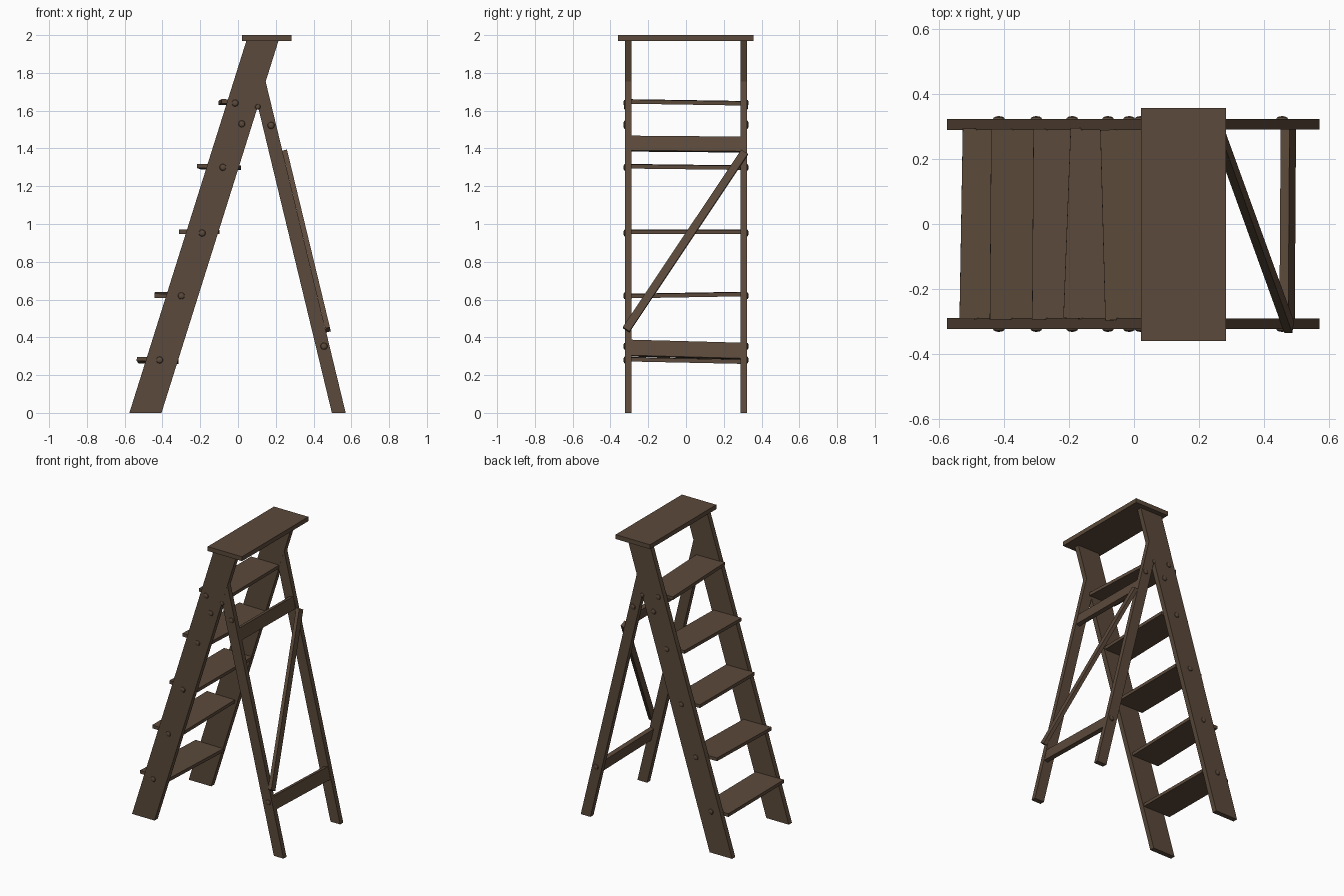
import bpy, bmesh, math
from mathutils import Matrix, Vector, Euler

if "Cube" in bpy.data.objects:
    bpy.data.objects.remove(bpy.data.objects["Cube"])

wood = bpy.data.materials.new("dark brown wood")
wood.diffuse_color = (0.105, 0.067, 0.043, 1)
wood.use_nodes = True
wood.node_tree.nodes["Principled BSDF"].inputs["Base Color"].default_value = wood.diffuse_color


def finish(name, bm):
    bmesh.ops.recalc_face_normals(bm, faces=bm.faces)
    me = bpy.data.meshes.new(name)
    bm.to_mesh(me)
    bm.free()
    me.materials.append(wood)
    ob = bpy.data.objects.new(name, me)
    bpy.context.scene.collection.objects.link(ob)
    return ob


def box(name, center, size, rot=(0, 0, 0), basis=None):
    bm = bmesh.new()
    r = basis or Euler([math.radians(a) for a in rot]).to_matrix().to_4x4()
    m = Matrix.Translation(center) @ r @ Matrix.Diagonal((*size, 1))
    bmesh.ops.create_cube(bm, size=1, matrix=m)
    return finish(name, bm)


def plank(name, profile, y0, y1):
    """Extrude an x-z outline between two y values."""
    bm = bmesh.new()
    f = bm.faces.new([bm.verts.new((x, y0, z)) for x, z in profile])
    ext = bmesh.ops.extrude_face_region(bm, geom=[f])["geom"]
    bmesh.ops.translate(bm, vec=(0, y1 - y0, 0),
                        verts=[v for v in ext if isinstance(v, bmesh.types.BMVert)])
    return finish(name, bm)


LEAN = 0.2415                      # rear leg slope, x per z
ANG = math.atan(LEAN)


def leg_back(z):
    return 0.57 - LEAN * z


# side rails and rear legs
rail = [(-0.575, 0), (-0.405, 0), (0.215, 1.972), (0.045, 1.972)]
leg = [(0.497, 0), (0.57, 0), (leg_back(1.76), 1.76), (0.082, 1.72)]
for side, s in (("front", -1), ("back", 1)):
    plank("side_rail_" + side, rail, s * 0.289, s * 0.323)
    plank("rear_leg_" + side, leg, s * 0.2895, s * 0.3225)

# top board
box("top_board", (0.152, -0.001, 1.985), (0.26, 0.716, 0.03))

# treads, each a little crooked: centre x, z, tilt about x, twist about z
treads = [(-0.425, 0.278, -1.2, -1.0), (-0.335, 0.624, 1.0, -0.4),
          (-0.205, 0.958, 0, -0.4), (-0.1, 1.302, -0.7, -2.2),
          (0.01, 1.644, -0.9, 1.5)]
for i, (x, z, tilt, twist) in enumerate(treads):
    box(f"tread_{i + 1}", (x, -0.001, z), (0.212, 0.585, 0.022), (tilt, 0.6, twist))

# rear crossbars, set between the legs
for name, z, h, tilt in (("lower_crossbar", 0.335, 0.085, -1.6),
                         ("upper_crossbar", 1.423, 0.08, -0.5)):
    box(name, (leg_back(z) - 0.017, 0, z), (0.028, 0.585, h),
        (tilt, -math.degrees(ANG), 0))

# diagonal brace lying on the back of the legs
a = Vector((leg_back(0.44) + 0.013, -0.317, 0.44))
b = Vector((leg_back(1.38) + 0.013, 0.31, 1.38))
d = (b - a).normalized()
n = Vector((math.cos(ANG), 0, math.sin(ANG)))
basis = Matrix((n, d.cross(n), d)).transposed().to_4x4()
box("diagonal_brace", (a + b) / 2, (0.025, 0.042, (b - a).length), basis=basis)

# domed bolt heads on the outer faces
bolts = [(-0.415, 0.28), (-0.30, 0.62), (-0.19, 0.952), (-0.08, 1.30),
         (-0.015, 1.64), (0.02, 1.53), (0.105, 1.62), (0.175, 1.522), (0.455, 0.353)]
for i, (x, z) in enumerate(bolts):
    for side, s in (("front", -1), ("back", 1)):
        bm = bmesh.new()
        m = (Matrix.Translation((x, s * 0.322, z)) @ Matrix.Diagonal((1, 0.5, 1, 1))
             @ Matrix.Rotation(math.pi / 2, 4, 'X'))
        r = 0.015 if i == 6 else 0.019
        bmesh.ops.create_uvsphere(bm, u_segments=10, v_segments=6, radius=r, matrix=m)
        finish(f"bolt_{side}_{i + 1}", bm)
